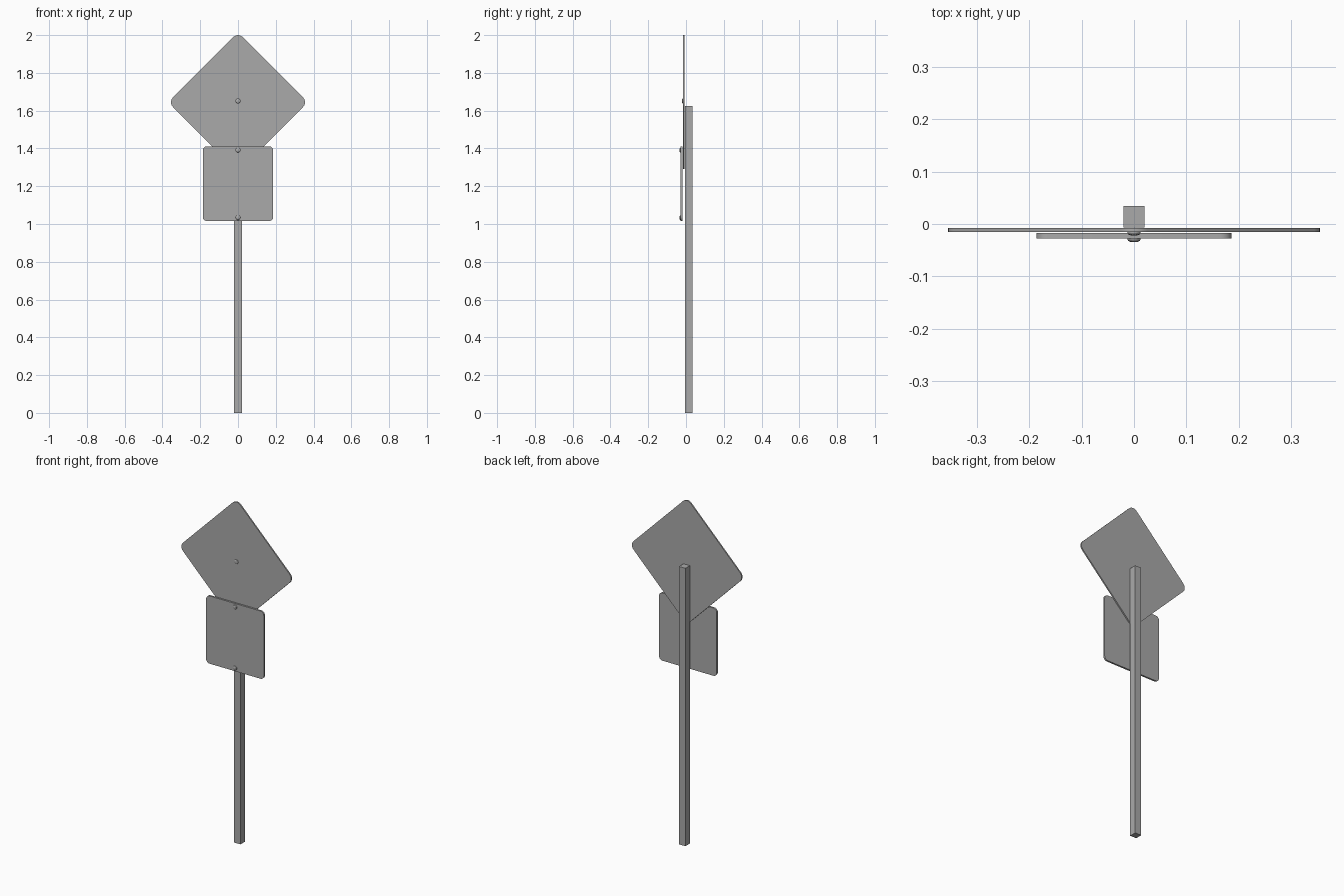
import bpy, bmesh, math
from mathutils import Matrix

if "Cube" in bpy.data.objects:
    bpy.data.objects.remove(bpy.data.objects["Cube"])

grey = bpy.data.materials.new("plain_grey")
grey.diffuse_color = (0.4, 0.4, 0.4, 1)
grey.use_nodes = True
grey.node_tree.nodes["Principled BSDF"].inputs["Base Color"].default_value = grey.diffuse_color


def finish(name, bm, smooth=True):
    bmesh.ops.recalc_face_normals(bm, faces=bm.faces)
    me = bpy.data.meshes.new(name)
    bm.to_mesh(me)
    bm.free()
    me.materials.append(grey)
    ob = bpy.data.objects.new(name, me)
    bpy.context.collection.objects.link(ob)
    if smooth:
        bpy.ops.object.select_all(action='DESELECT')
        ob.select_set(True)
        bpy.context.view_layer.objects.active = ob
        bpy.ops.object.shade_smooth_by_angle(angle=math.radians(30))
    return ob


def plate(name, width, height, radius, z, y_front, y_back, turn=0.0, steps=6):
    """Upright rounded rectangle, optionally turned about its own centre."""
    bm = bmesh.new()
    ring = []
    for i, (sx, sz) in enumerate([(1, 1), (-1, 1), (-1, -1), (1, -1)]):
        for k in range(steps + 1):
            a = math.radians(90) * (i + k / steps)
            ring.append(bm.verts.new((sx * (width / 2 - radius) + radius * math.cos(a), 0,
                                      sz * (height / 2 - radius) + radius * math.sin(a))))
    face = bm.faces.new(ring)
    ext = bmesh.ops.extrude_face_region(bm, geom=[face])
    bmesh.ops.translate(bm, vec=(0, y_back - y_front, 0),
                        verts=[g for g in ext['geom'] if isinstance(g, bmesh.types.BMVert)])
    bm.transform(Matrix.Translation((0, y_front, z)) @ Matrix.Rotation(turn, 4, 'Y'))
    finish(name, bm)


def bolt(name, z, y_base, radius=0.0125, height=0.0065):
    """Low domed bolt head pointing forwards, lathed from a short profile."""
    bm = bmesh.new()
    profile = [(1, 0), (1, 0.3), (0.88, 0.65), (0.6, 0.9), (0.3, 1)]
    n = 16
    rings = [[bm.verts.new((radius * r * math.cos(2 * math.pi * i / n), y_base - height * h,
                            z + radius * r * math.sin(2 * math.pi * i / n))) for i in range(n)]
             for r, h in profile]
    for a, b in zip(rings, rings[1:]):
        for i in range(n):
            j = (i + 1) % n
            bm.faces.new((a[i], a[j], b[j], b[i]))
    bm.faces.new(rings[0])
    bm.faces.new(rings[-1])
    finish(name, bm)


# Square post
bm = bmesh.new()
bmesh.ops.create_cube(bm, size=1)
bm.transform(Matrix.Translation((0, 0.014, 0.8125)) @ Matrix.Diagonal((0.041, 0.041, 1.625, 1)))
finish("post", bm, smooth=False)

# Sign plates
plate("diamond_sign", 0.523, 0.523, 0.036, 1.645, -0.0155, -0.0075, math.radians(45))
plate("lower_sign", 0.373, 0.396, 0.022, 1.2135, -0.028, -0.0175)

# Bolt heads
bolt("diamond_bolt", 1.651, -0.0155)
bolt("lower_sign_top_bolt", 1.391, -0.028)
bolt("lower_sign_bottom_bolt", 1.034, -0.028)
